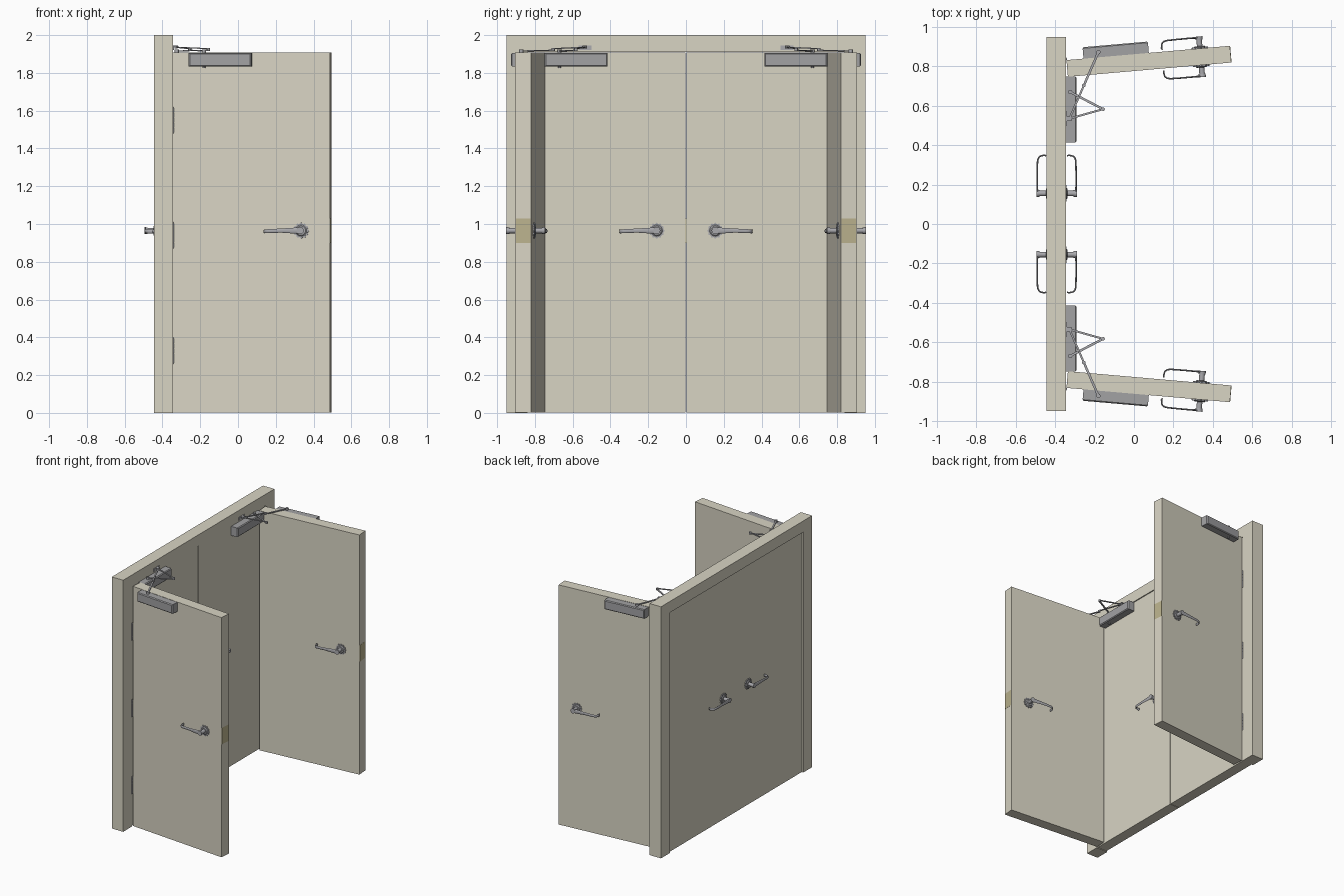
import bpy, bmesh, math
from mathutils import Matrix, Vector

if "Cube" in bpy.data.objects:
    bpy.data.objects.remove(bpy.data.objects["Cube"])


def material(name, rgb):
    m = bpy.data.materials.new(name)
    m.diffuse_color = (*rgb, 1)
    m.use_nodes = True
    m.node_tree.nodes["Principled BSDF"].inputs["Base Color"].default_value = m.diffuse_color
    return m


TAN = material("tan_paint", (0.69, 0.66, 0.55))
METAL = material("satin_metal", (0.40, 0.40, 0.42))
DARK = material("closer_grey", (0.36, 0.36, 0.37))
BRASS = material("latch_brass", (0.50, 0.45, 0.27))
I = Matrix.Identity(4)
THICK, TOP, LEN = 0.085, 1.908, 0.833


def finish(bm, name, M, mat, smooth=False):
    bm.transform(M)
    bmesh.ops.recalc_face_normals(bm, faces=bm.faces)
    me = bpy.data.meshes.new(name)
    bm.to_mesh(me)
    bm.free()
    me.materials.append(mat)
    ob = bpy.data.objects.new(name, me)
    bpy.context.collection.objects.link(ob)
    if smooth:
        bpy.ops.object.select_all(action='DESELECT')
        ob.select_set(True)
        bpy.context.view_layer.objects.active = ob
        bpy.ops.object.shade_smooth_by_angle(angle=math.radians(35))
    return ob


def box(bm, lo, hi):
    c = [(a + b) / 2 for a, b in zip(lo, hi)]
    d = [b - a for a, b in zip(lo, hi)]
    return bmesh.ops.create_cube(bm, size=1, matrix=Matrix.Translation(c) @ Matrix.Diagonal((*d, 1)))["verts"]


def rod(bm, p, q, r, r2=None, n=16):
    p, q = Vector(p), Vector(q)
    rot = (q - p).to_track_quat('Z', 'Y').to_matrix().to_4x4()
    bmesh.ops.create_cone(bm, cap_ends=True, segments=n, radius1=r, radius2=r2 or r,
                          depth=(q - p).length, matrix=Matrix.Translation((p + q) / 2) @ rot)


def bar(bm, p, q, w, h):
    p, q = Vector(p), Vector(q)
    rot = (q - p).to_track_quat('X', 'Z').to_matrix().to_4x4()
    bmesh.ops.create_cube(bm, size=1, matrix=Matrix.Translation((p + q) / 2) @ rot
                          @ Matrix.Diagonal(((q - p).length, w, h, 1)))


def loft(bm, path, n=12):
    # oval sections along a path in the (s, n) plane: (s, n, z, half thickness, half height)
    rings = []
    for i, (s, o, z, t, h) in enumerate(path):
        a, b = path[max(i - 1, 0)], path[min(i + 1, len(path) - 1)]
        d = Vector((b[0] - a[0], b[1] - a[1])).normalized()
        ring = []
        for k in range(n):
            u = 2 * math.pi * k / n
            ring.append(bm.verts.new((s - d.y * t * math.cos(u), o + d.x * t * math.cos(u), z + h * math.sin(u))))
        rings.append(ring)
    for r0, r1 in zip(rings, rings[1:]):
        for k in range(n):
            bm.faces.new((r0[k], r0[(k + 1) % n], r1[(k + 1) % n], r1[k]))
    bm.faces.new(rings[0])
    bm.faces.new(rings[-1])


def handle(name, M):
    bm = bmesh.new()
    s0, z0 = 0.68, 0.965
    # scalloped rose
    ring = []
    for k in range(72):
        u = 2 * math.pi * k / 72
        r = 0.039 + 0.003 * math.cos(12 * u)
        ring.append(bm.verts.new((s0 + r * math.cos(u), 0, z0 + r * math.sin(u))))
    f = bm.faces.new(ring)
    ext = bmesh.ops.extrude_face_region(bm, geom=[f])["geom"]
    bmesh.ops.translate(bm, verts=[v for v in ext if isinstance(v, bmesh.types.BMVert)], vec=(0, 0.007, 0))
    # neck and end cap
    rod(bm, (s0, 0.007, z0), (s0, 0.012, z0), 0.030, 0.024, 32)
    rod(bm, (s0, 0.010, z0), (s0, 0.046, z0), 0.014, 0.014, 24)
    rod(bm, (s0, 0.044, z0), (s0, 0.061, z0), 0.017, 0.019, 24)
    # lever with returned tip
    loft(bm, [(0.685, 0.055, z0, 0.005, 0.017), (0.64, 0.056, z0, 0.004, 0.015),
              (0.58, 0.056, z0, 0.004, 0.011), (0.52, 0.055, z0 - 0.002, 0.004, 0.010),
              (0.503, 0.052, z0 - 0.003, 0.004, 0.010), (0.492, 0.044, z0 - 0.004, 0.004, 0.010),
              (0.488, 0.033, z0 - 0.004, 0.004, 0.010), (0.486, 0.018, z0 - 0.004, 0.004, 0.010),
              (0.490, 0.010, z0 - 0.004, 0.003, 0.009)])
    finish(bm, name, M, METAL, True)


def leaf(tag, M):
    # door panel, with a pocket cut for the latch plate
    bm = bmesh.new()
    box(bm, (0, -THICK, 0.003), (LEN, 0, TOP))
    finish(bm, tag + "_panel", M, TAN)
    bm = bmesh.new()
    box(bm, (LEN - 0.02, -THICK + 0.004, 0.90), (LEN + 0.0012, -0.004, 1.03))
    finish(bm, tag + "_latch_plate", M, BRASS)
    # levers on both faces
    handle(tag + "_outer_handle", M)
    handle(tag + "_inner_handle", M @ Matrix.Translation((0, -THICK, 0)) @ Matrix.Diagonal((1, -1, 1, 1)))
    # closer body with bevelled front, spindle below and above
    bm = bmesh.new()
    vs = box(bm, (0.087, 0, 1.833), (0.42, 0.058, 1.906))
    front = [e for e in bm.edges if all(v.co.y > 0.05 for v in e.verts)]
    bmesh.ops.bevel(bm, geom=front, offset=0.006, segments=1, affect='EDGES')
    finish(bm, tag + "_closer_body", M, DARK)
    bm = bmesh.new()
    rod(bm, (0.165, 0.026, 1.825), (0.165, 0.026, 1.92), 0.008)
    finish(bm, tag + "_closer_spindle", M, METAL, True)


def arm(tag, a, elbow, foot):
    bm = bmesh.new()
    a, elbow, foot = Vector(a), Vector(elbow), Vector(foot)
    up = Vector((0, 0, 0.008))
    bar(bm, a, elbow, 0.012, 0.006)
    bar(bm, elbow + up, foot, 0.010, 0.006)
    for p, r in ((a, 0.011), (elbow + up / 2, 0.009), (foot, 0.009)):
        rod(bm, p - up, p + up, r)
    finish(bm, tag + "_closer_arm", I, METAL)


# door frame: portal profile extruded through the wall depth
bm = bmesh.new()
prof = [(-0.95, 0), (-0.95, 2), (0.95, 2), (0.95, 0), (0.838, 0), (0.838, 1.911), (-0.838, 1.911), (-0.838, 0)]
f = bm.faces.new([bm.verts.new((-0.445, y, z)) for y, z in prof])
ext = bmesh.ops.extrude_face_region(bm, geom=[f])["geom"]
bmesh.ops.translate(bm, verts=[v for v in ext if isinstance(v, bmesh.types.BMVert)], vec=(0.1, 0, 0))
finish(bm, "door_frame", I, TAN)


def placement(s_dir, n_dir, origin):
    return Matrix(((s_dir[0], n_dir[0], 0, origin[0]), (s_dir[1], n_dir[1], 0, origin[1]),
                   (0, 0, 1, 0), (0, 0, 0, 1)))


c, sn = math.cos(math.radians(5)), math.sin(math.radians(5))
for side, g in (("left", -1), ("right", 1)):
    closed = placement((0, -g), (1, 0), (-0.350, 0.835 * g))
    opened = placement((c, g * sn), (-sn, g * c), (-0.343, 0.832 * g))
    foot = Vector((-0.328, 0.535 * g, 1.936))
    for state, M in (("closed", closed), ("open", opened)):
        tag = side + "_" + state
        leaf(tag, M)
        a = M @ Vector((0.165, 0.026, 1.916))
        elbow = Vector((-0.157, 0.583 * g, 1.92)) if state == "closed" else (a + foot) / 2 - Vector((0, 0, 0.006))
        arm(tag, a, elbow, foot)
    # foot bracket on the frame head
    bm = bmesh.new()
    y0, y1 = sorted((0.50 * g, 0.57 * g))
    box(bm, (-0.346, y0, 1.922), (-0.340, y1, 1.946))
    box(bm, (-0.342, 0.535 * g - 0.012, 1.940), (-0.318, 0.535 * g + 0.012, 1.946))
    finish(bm, side + "_closer_foot", I, METAL)
    # hinges: five-knuckle barrels
    bm = bmesh.new()
    for zc in (0.33, 0.94, 1.55):
        for k in range(5):
            z = zc - 0.065 + k * 0.026
            rod(bm, (-0.346, 0.838 * g, z), (-0.346, 0.838 * g, z + 0.0245), 0.007, n=12)
        rod(bm, (-0.346, 0.838 * g, zc - 0.07), (-0.346, 0.838 * g, zc + 0.07), 0.005, n=12)
    finish(bm, side + "_hinges", I, METAL, True)
